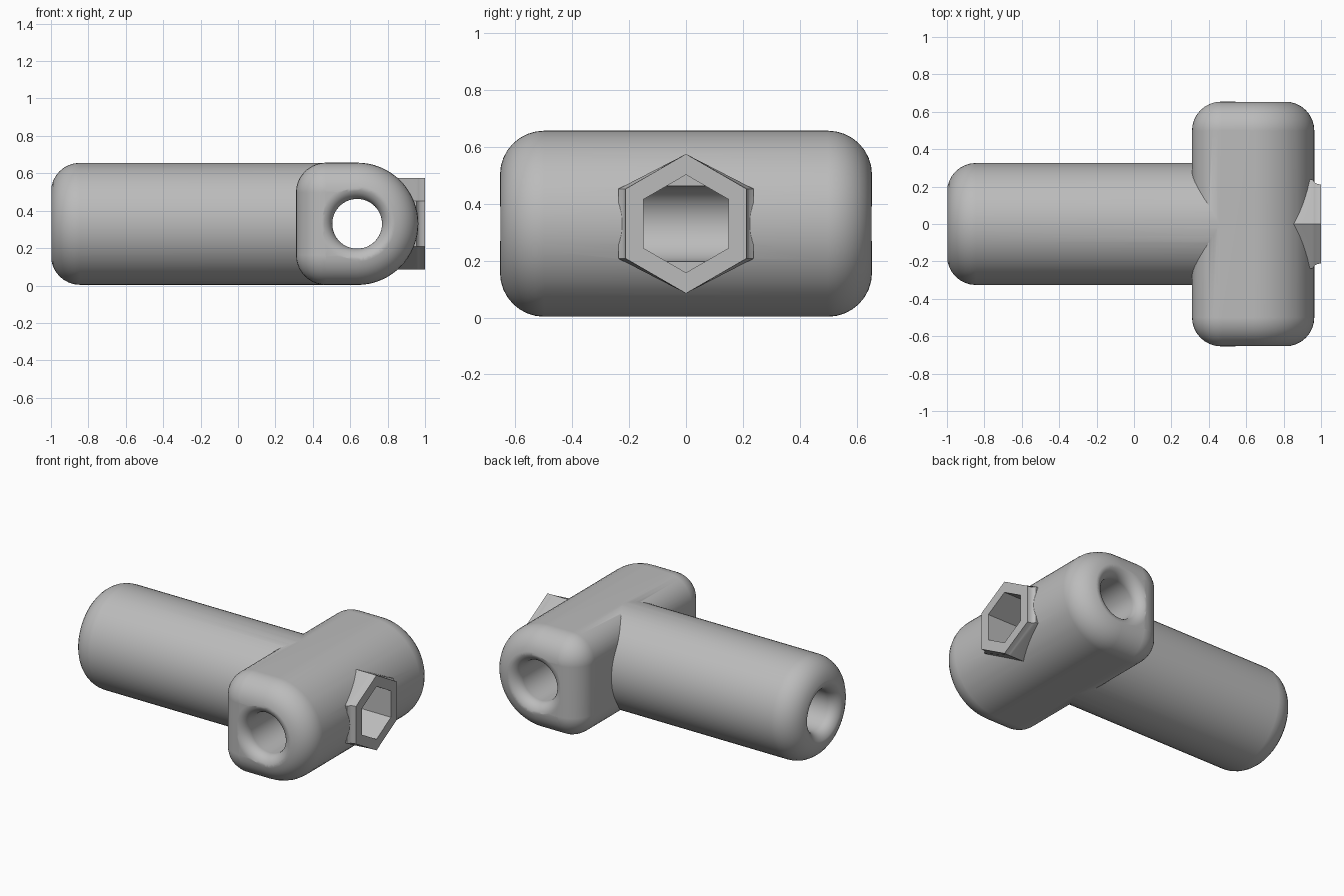
import bpy, bmesh
from math import pi, sin, cos, radians

if "Cube" in bpy.data.objects:
    bpy.data.objects.remove(bpy.data.objects["Cube"])

MID = 0.33      # height of every axis
PIVOT = 0.637   # x of the cross bore
R = 0.327       # outer radius of both barrels
ROUND = 0.155   # rounding of the barrel ends
BORE, LIP = 0.133, 0.07
STEPS = 8

grey = bpy.data.materials.new("plain grey")
grey.use_nodes = True
grey.diffuse_color = (0.5, 0.5, 0.5, 1)
grey.node_tree.nodes["Principled BSDF"].inputs["Base Color"].default_value = (0.5, 0.5, 0.5, 1)


def arc(cu, cv, r, start, end, n):
    angles = [radians(start + (end - start) * i / n) for i in range(n + 1)]
    return [(cu + r * cos(a), cv + r * sin(a)) for a in angles]


def circle(r, n=64):
    return arc(0, 0, r, 0, 360, n)[:-1]


def hexagon(r, stretch=1.0):
    return [(u * stretch, v) for u, v in arc(0, 0, r, 30, 390, 6)[:-1]]


def loft(name, rings, axis):
    """Skin (position, outline) rings along the x or y axis and cap both ends."""
    bm = bmesh.new()
    loops = []
    for w, outline in rings:
        if axis == "x":
            loops.append([bm.verts.new((w, u, MID + v)) for u, v in outline])
        else:
            loops.append([bm.verts.new((PIVOT + u, w, MID + v)) for u, v in outline])
    for a, b in zip(loops, loops[1:]):
        for i in range(len(a)):
            j = (i + 1) % len(a)
            bm.faces.new((a[i], a[j], b[j], b[i]))
    bm.faces.new(loops[0])
    bm.faces.new(loops[-1])
    bmesh.ops.recalc_face_normals(bm, faces=bm.faces)
    mesh = bpy.data.meshes.new(name)
    bm.to_mesh(mesh)
    bm.free()
    mesh.materials.append(grey)
    obj = bpy.data.objects.new(name, mesh)
    bpy.context.collection.objects.link(obj)
    return obj


def combine(target, tool, operation):
    """Apply a boolean and remove the tool object."""
    mod = target.modifiers.new(operation.title(), "BOOLEAN")
    mod.operation, mod.solver, mod.object = operation, "EXACT", tool
    bpy.context.view_layer.objects.active = target
    bpy.ops.object.modifier_apply(modifier=mod.name)
    bpy.data.objects.remove(tool)


def quarter(n=STEPS):
    return [pi / 2 * i / n for i in range(n + 1)]


def flare(end):
    """Bore rings that open out to a rounded lip at the given position."""
    rings = [(end - LIP + LIP * sin(a), circle(BORE + LIP * (1 - cos(a)))) for a in quarter()]
    return rings + [(end + 0.1, circle(BORE + LIP))]


def barrel_outline(inset):
    """Round toward +x, with two softened corners toward -x."""
    corner, r = 0.16, R - inset
    c = R - corner
    return (arc(0, 0, r, -90, 90, 32)
            + arc(-c, c, corner - inset, 90, 180, 10)
            + arc(-c, -c, corner - inset, 180, 270, 10))


# Cross barrel with rounded ends
half = [(R * 2 - ROUND + ROUND * sin(a), barrel_outline(ROUND * (1 - cos(a)))) for a in quarter()]
body = loft("socket_joint", [(-w, o) for w, o in reversed(half)] + half, "y")

# Shaft with one rounded end
shaft_r = R - 0.001
end_rings = [(-1 + ROUND * (1 - sin(a)), circle(shaft_r - ROUND * (1 - cos(a)), 64))
             for a in reversed(quarter())]
combine(body, loft("shaft", end_rings + [(0.5, circle(shaft_r))], "x"), "UNION")

# Hexagonal boss, spreading slightly where it meets the barrel
boss = [(0.7, 1.12), (0.955, 1.12), (0.965, 1.05), (0.975, 1.02), (0.99, 1), (1, 1)]
combine(body, loft("hex_boss", [(x, hexagon(0.245, s)) for x, s in boss], "x"), "UNION")

# Bore through the cross barrel, open at both ends
side = flare(R * 2)
combine(body, loft("cross_bore", [(-w, o) for w, o in reversed(side)] + side, "y"), "DIFFERENCE")

# Blind bore in the shaft
blind = [(-w, o) for w, o in reversed(flare(1.0))] + [(0.25, circle(BORE))]
combine(body, loft("shaft_bore", blind, "x"), "DIFFERENCE")

# Hexagonal socket reaching the cross bore
socket = [(PIVOT, hexagon(0.172)), (1.1, hexagon(0.172))]
combine(body, loft("hex_socket", socket, "x"), "DIFFERENCE")

# Smooth shading with crisp edges
bpy.ops.object.select_all(action="DESELECT")
body.select_set(True)
bpy.context.view_layer.objects.active = body
bpy.ops.object.shade_smooth_by_angle(angle=radians(28))
normals = body.modifiers.new("Even normals", "WEIGHTED_NORMAL")
normals.keep_sharp = True
